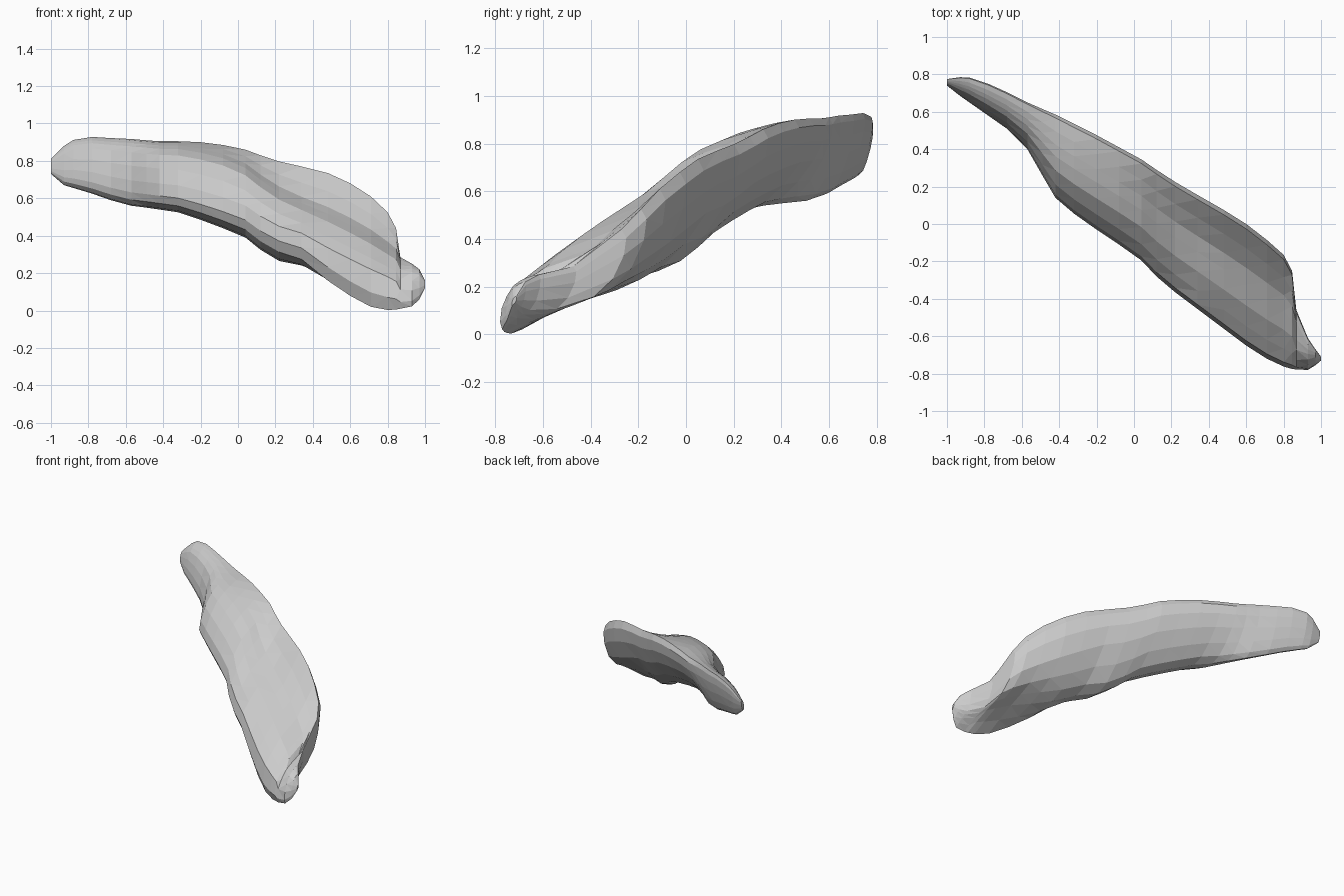
import bpy, bmesh

# Stations along the body: x, y low, y high, z low, z high, groove depth
STATIONS = [
    (-1.00, 0.74, 0.775, 0.73, 0.81, 0.0),
    (-0.93, 0.685, 0.785, 0.67, 0.88, 0.0),
    (-0.88, 0.65, 0.783, 0.655, 0.912, 0.0),
    (-0.78, 0.58, 0.75, 0.625, 0.928, 0.0),
    (-0.68, 0.51, 0.705, 0.59, 0.922, 0.0),
    (-0.57, 0.40, 0.65, 0.56, 0.917, 0.0),
    (-0.49, 0.26, 0.615, 0.55, 0.91, 0.0),
    (-0.42, 0.14, 0.585, 0.54, 0.905, 0.0),
    (-0.32, 0.055, 0.535, 0.525, 0.905, 0.0),
    (-0.20, -0.03, 0.475, 0.485, 0.90, 0.1),
    (-0.08, -0.11, 0.41, 0.44, 0.885, 0.2),
    (0.04, -0.195, 0.345, 0.39, 0.86, 0.4),
    (0.12, -0.28, 0.29, 0.325, 0.83, 0.6),
    (0.22, -0.365, 0.225, 0.265, 0.797, 0.8),
    (0.34, -0.455, 0.155, 0.23, 0.77, 1.0),
    (0.48, -0.56, 0.075, 0.13, 0.735, 1.0),
    (0.60, -0.65, 0.0, 0.065, 0.68, 1.0),
    (0.71, -0.72, -0.085, 0.02, 0.61, 1.0),
    (0.80, -0.762, -0.165, 0.003, 0.525, 1.0),
    (0.845, -0.775, -0.25, 0.005, 0.44, 0.8),
    (0.868, -0.778, -0.46, 0.01, 0.285, 0.2),
    (0.93, -0.78, -0.61, 0.022, 0.25, 0.0),
    (0.97, -0.755, -0.67, 0.06, 0.22, 0.0),
    (1.00, -0.73, -0.71, 0.12, 0.16, 0.0),
]

# Cross-section in its own box: across, up, groove drop, underside tilt
SECTION = [
    (0.0, 0.20, 0, -0.07), (0.04, 0.38, 0.04, 0), (0.16, 0.60, 0.16, 0),
    (0.33, 0.80, 0.23, 0), (0.50, 0.89, 0.25, 0), (0.64, 0.94, 0.24, 0),
    (0.80, 0.98, 0.14, 0), (0.96, 1.0, 0, 0), (1.0, 0.92, 0, 0),
    (0.98, 0.75, 0, 0), (0.89, 0.52, 0, 0), (0.74, 0.27, 0, 0.08),
    (0.58, 0.08, 0, 0.19), (0.42, 0.0, 0, 0.2), (0.22, 0.02, 0, 0.08),
    (0.05, 0.09, 0, -0.09),
]


def ring(bm, x, y0, y1, z0, z1, groove):
    tilt = min(1, max(0, (x - 0.3) / 0.4))
    return [bm.verts.new((x, y0 + (y1 - y0) * u,
                          z0 + (z1 - z0) * (v - g * groove + t * tilt)))
            for u, v, g, t in SECTION]


# Loft the rings and cap both ends
bm = bmesh.new()
rings = [ring(bm, *s) for s in STATIONS]
n = len(SECTION)
for a, b in zip(rings, rings[1:]):
    for i in range(n):
        j = (i + 1) % n
        bm.faces.new((a[i], a[j], b[j], b[i]))
bm.faces.new(rings[0])
bm.faces.new(rings[-1])
bmesh.ops.triangulate(bm, faces=bm.faces[:])
bmesh.ops.recalc_face_normals(bm, faces=bm.faces[:])

mesh = bpy.data.meshes.new("curved_body")
bm.to_mesh(mesh)
bm.free()
body = bpy.data.objects.new("curved_body", mesh)
bpy.context.collection.objects.link(body)
